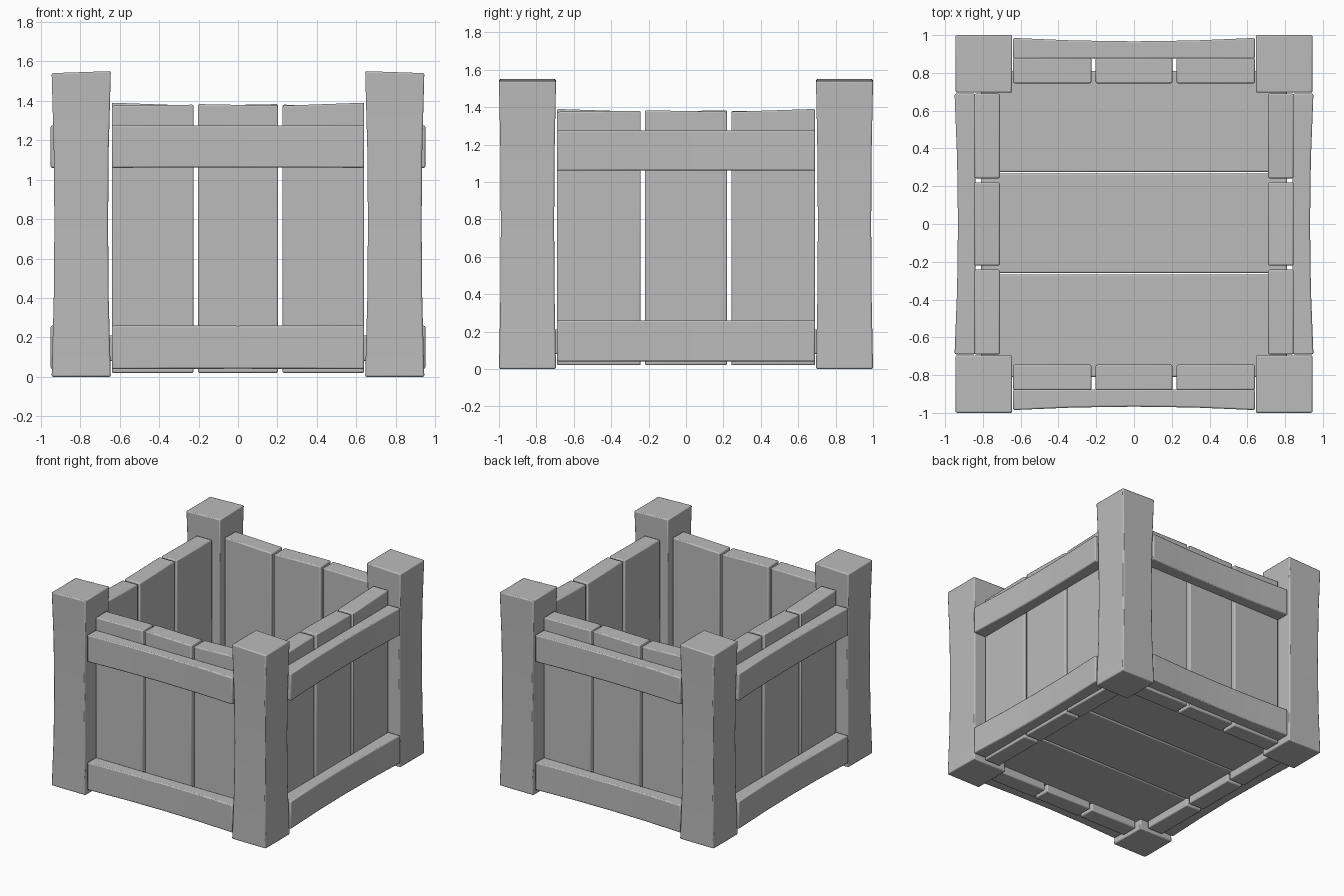
import bpy
import bmesh
from math import pi
from mathutils import Matrix, Vector

old = bpy.data.objects.get("Cube")
if old:
    bpy.data.objects.remove(old, do_unlink=True)

wood = bpy.data.materials.new("plain grey wood")
wood.use_nodes = True
GREY = (0.5, 0.5, 0.5, 1)
wood.diffuse_color = GREY
wood.node_tree.nodes["Principled BSDF"].inputs["Base Color"].default_value = GREY


def board(name, lo, hi, axis, pinch=(0, 0, 0), shape=None, turn=0.0, bevel=0.008):
    """Box from lo to hi, cut along one axis, drawn in at its middle by pinch."""
    lo, hi = Vector(lo), Vector(hi)
    mid, size = (lo + hi) / 2, hi - lo
    bm = bmesh.new()
    bmesh.ops.create_cube(bm, size=1)
    for v in bm.verts:
        v.co = Vector(v.co[i] * size[i] + mid[i] for i in range(3))
    normal = Vector((0, 0, 0))
    normal[axis] = 1
    if any(pinch):
        for f in (-0.25, 0, 0.25):
            bmesh.ops.bisect_plane(bm, geom=bm.verts[:] + bm.edges[:] + bm.faces[:],
                                   plane_co=mid + normal * f * size[axis], plane_no=normal)
        for v in bm.verts:
            t = 2 * (v.co[axis] - mid[axis]) / size[axis]
            for i in range(3):
                if v.co[i] > mid[i]:
                    v.co[i] -= pinch[i] * (1 - t * t)
                elif pinch[i] > 0:
                    v.co[i] += pinch[i] * (1 - t * t)
    if shape:
        for v in bm.verts:
            shape(v.co)
    bm.transform(Matrix.Rotation(turn, 4, "Z"))
    bmesh.ops.recalc_face_normals(bm, faces=bm.faces[:])
    mesh = bpy.data.meshes.new(name)
    bm.to_mesh(mesh)
    bm.free()
    mesh.materials.append(wood)
    obj = bpy.data.objects.new(name, mesh)
    bpy.context.collection.objects.link(obj)
    mod = obj.modifiers.new("soft edges", "BEVEL")
    mod.width = bevel
    mod.segments = 2
    mod.limit_method = "ANGLE"
    mod.angle_limit = 0.7
    bpy.ops.object.select_all(action="DESELECT")
    obj.select_set(True)
    bpy.context.view_layer.objects.active = obj
    bpy.ops.object.shade_smooth_by_angle(angle=0.5)
    return obj


# Corner posts, waisted, with tops falling slightly outward
def slope_post_top(co):
    if co.z > 1.5 and abs(co.x) > 0.8:
        co.z -= 0.01


for side, sx in (("left", 1), ("right", -1)):
    for end, sy in (("front", -1), ("back", 1)):
        xs = sorted((sx * 0.645, sx * 0.945))
        ys = sorted((sy * 0.695, sy * 1.0))
        board(f"{end}_{side}_post", (xs[0], ys[0], 0), (xs[1], ys[1], 1.55), 2,
              (0.014, 0.01, 0), slope_post_top)


# Wall panels: three upright planks behind two rails
def panel(name, turn, half, inner):
    outer = inner + 0.135
    gap = 0.011
    third = half * 0.335
    spans = ((-half, -third - gap), (-third + gap, third - gap), (third + gap, half))
    tops = ((1.375, 1.38), (1.383, 1.375), (1.375, 1.39))
    for i, ((a, b), (ta, tb)) in enumerate(zip(spans, tops)):
        def slope_top(co):
            if co.z > 1:
                co.z = ta + (tb - ta) * (co.x - a) / (b - a)
        board(f"{name}_plank_{i + 1}", (a, -outer, 0.02), (b, -inner, 1.38), 2,
              shape=slope_top, turn=turn)

    def bow(co):
        # hollow only the outer face of the rail
        if co.y < -outer - 0.05:
            co.y += 0.018 * (1 - (co.x / half) ** 2)

    for part, z0, z1 in (("lower_rail", 0.04, 0.26), ("upper_rail", 1.06, 1.275)):
        board(f"{name}_{part}", (-half, -outer - 0.105, z0), (half, -outer + 0.005, z1), 0,
              (0, 0, 0.001), bow, turn)


panel("front", 0, 0.64, 0.745)
panel("left", pi / 2, 0.69, 0.71)
panel("back", pi, 0.64, 0.745)
panel("right", -pi / 2, 0.69, 0.71)

# Floor boards
for i, (y0, y1) in enumerate(((-0.81, -0.267), (-0.259, 0.267), (0.275, 0.81))):
    board(f"floor_board_{i + 1}", (-0.81, y0, 0.08), (0.81, y1, 0.21), 0)
